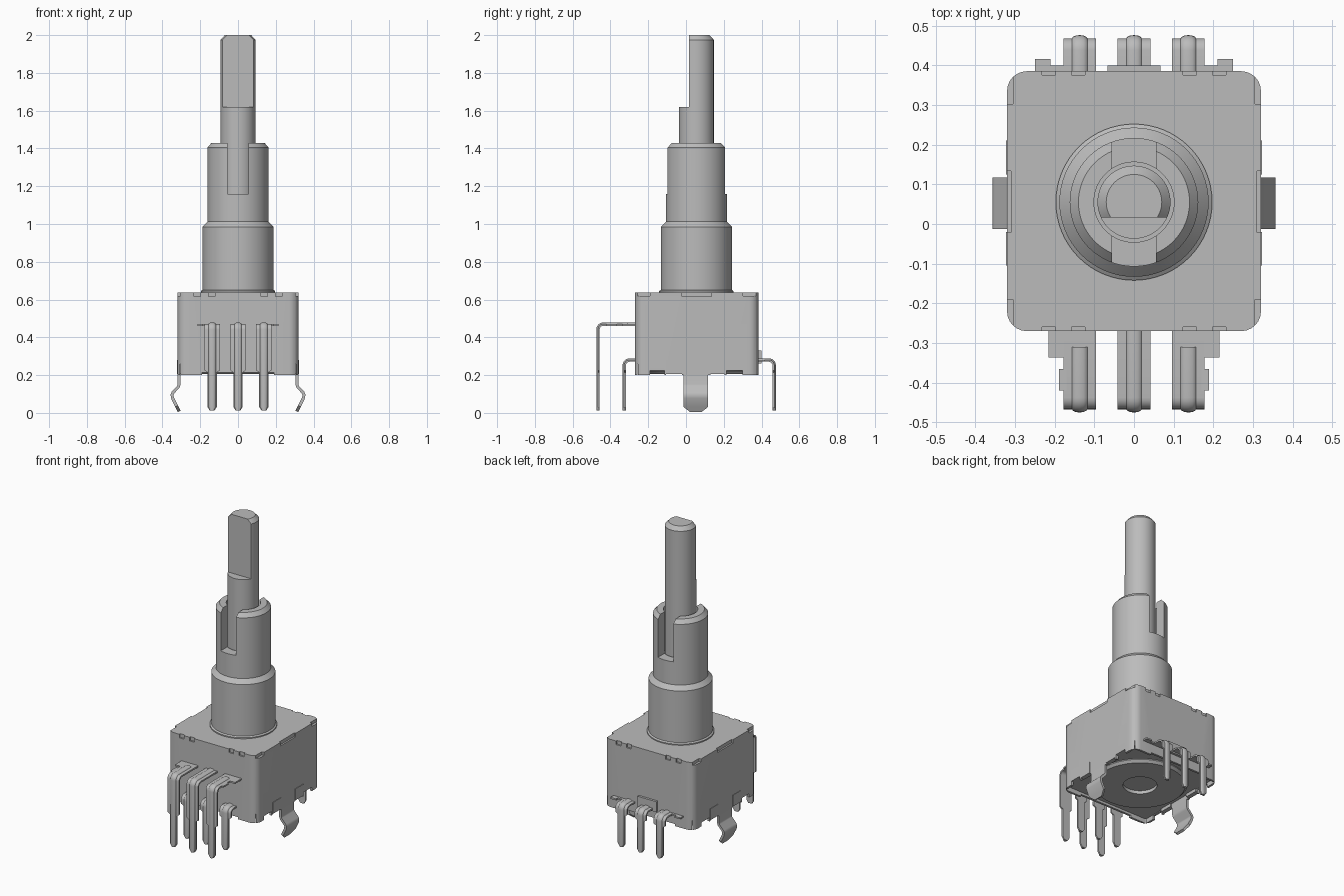
import bpy, bmesh, math
from mathutils import Vector

cube = bpy.data.objects.get("Cube")
if cube:
    bpy.data.objects.remove(cube, do_unlink=True)

metal = bpy.data.materials.new("satin_grey_metal")
metal.use_nodes = True
metal.diffuse_color = (0.5, 0.5, 0.5, 1)
metal.node_tree.nodes["Principled BSDF"].inputs["Base Color"].default_value = (0.5, 0.5, 0.5, 1)

CY = 0.055            # shaft axis
PITCH = 0.137         # pin spacing
parts = []


def finish(name, bm, part=True):
    bmesh.ops.recalc_face_normals(bm, faces=bm.faces)
    mesh = bpy.data.meshes.new(name)
    bm.to_mesh(mesh)
    bm.free()
    ob = bpy.data.objects.new(name, mesh)
    bpy.context.collection.objects.link(ob)
    if part:
        mesh.materials.append(metal)
        parts.append(ob)
    return ob


def add_box(bm, x, y, z):
    """Box from (low, high) pairs."""
    vs = bmesh.ops.create_cube(bm, size=1)["verts"]
    for v in vs:
        v.co = Vector([(a + b) / 2 + c * (b - a) for c, (a, b) in zip(v.co, (x, y, z))])


def boxes(name, items, part=True):
    bm = bmesh.new()
    for b in items:
        add_box(bm, *b)
    return finish(name, bm, part)


def cut(ob, items):
    cutter = boxes("cutter", items, False)
    cutter.hide_render = True
    mod = ob.modifiers.new("cut", 'BOOLEAN')
    mod.operation, mod.solver, mod.object = 'DIFFERENCE', 'EXACT', cutter
    bpy.context.view_layer.objects.active = ob
    bpy.ops.object.modifier_apply(modifier=mod.name)
    bpy.data.objects.remove(cutter, do_unlink=True)


def lathe(name, profile, steps=64):
    """Closed solid turned around the shaft axis from (radius, z) points."""
    bm = bmesh.new()
    vs = [bm.verts.new((r, CY, z)) for r, z in profile]
    edges = [bm.edges.new(p) for p in zip(vs, vs[1:])]
    bmesh.ops.spin(bm, geom=vs + edges, cent=(0, CY, 0), axis=(0, 0, 1),
                   angle=math.tau, steps=steps)
    bmesh.ops.remove_doubles(bm, verts=bm.verts, dist=0.0002)
    return finish(name, bm)


FLAT = [(-1, -.5), (1, -.5), (1, .5), (-1, .5)]
ROUND = [(-1, 0), (1, 0), (.85, .5), (.5, .87), (0, 1), (-.5, .87), (-.85, .5)]


def ribbon(name, path, thick, place, section=FLAT, lift=0):
    """Sweep a section along (u, z, half width) points."""
    bm, rings = bmesh.new(), []
    for i, (u, z, hw) in enumerate(path):
        a, b = path[max(i - 1, 0)], path[min(i + 1, len(path) - 1)]
        t = Vector((b[0] - a[0], b[1] - a[1])).normalized()
        n = Vector((-t.y, t.x))
        rings.append([bm.verts.new(place(u + n.x * (lift + o * thick), w * hw,
                                         z + n.y * (lift + o * thick))) for w, o in section])
    k = len(section)
    for p, q in zip(rings, rings[1:]):
        for j in range(k):
            bm.faces.new((p[j], p[(j + 1) % k], q[(j + 1) % k], q[j]))
    bm.faces.new(rings[0])
    bm.faces.new(rings[-1])
    return finish(name, bm)


def bent(start, end, top, hw, low, low_hw=None, r=0.025):
    """Horizontal arm, rounded bend, then a leg that may narrow near the foot."""
    pts = [(start, top, hw)]
    for i in range(7):
        a = math.pi / 2 * (1 - i / 6)
        pts.append((end - r + r * math.cos(a), top - r + r * math.sin(a), hw))
    if low_hw:
        pts += [(end, 0.225, hw), (end, 0.215, low_hw)]
    last = low_hw or hw
    return pts + [(end, low + 0.02, last), (end, low, last * 0.5)]


def pin(name, x, side, start, end, top, rib_start):
    place = lambda u, w, z: (x + w, side * u, z)
    ribbon(name, bent(start, end, top, 0.041, 0.012, 0.025), 0.01, place)
    ribbon(name + "_rib", bent(rib_start, end, top, 0.02, 0.012), 0.009, place, ROUND, 0.004)


# Sheet metal housing with rounded corners
X, Y0, Y1, Z0, Z1 = 0.32, -0.27, 0.385, 0.2, 0.638
bm = bmesh.new()
add_box(bm, (-X, X), (Y0, Y1), (Z0, Z1))
upright = [e for e in bm.edges if abs(e.verts[0].co.z - e.verts[1].co.z) > 0.1]
bmesh.ops.bevel(bm, geom=upright, offset=0.05, segments=6, profile=0.5, affect='EDGES')
housing = finish("housing", bm)

# Open underside, then notches along the rim and the top edge
cut(housing, [((-X + .014, X - .014), (Y0 + .014, Y1 - .014), (0.15, 0.26))])
rim = []
for s in (-1, 1):
    side = lambda a, b: (min(s * a, s * b), max(s * a, s * b))
    for y0, y1, h in ((-0.19, -0.115, .225), (-0.105, -0.02, .212),
                      (0.13, 0.205, .212), (0.215, 0.3, .225)):
        rim.append((side(0.29, 0.36), (y0, y1), (0.1, h)))
    rim.append((side(0.31, 0.36), (-0.022, 0.134), (0.615, 0.7)))
    for y0, y1 in ((-0.262, -0.19), (0.302, 0.377)):
        rim.append((side(0.305, 0.36), (y0, y1), (0.618, 0.7)))
    for x in (0.14, 0.215):
        for y in (Y0, Y1):
            rim.append((side(x - .017, x + .017), (y - .01, y + .01), (0.615, 0.7)))
for y in (Y0, Y1):
    rim.append(((-0.19, 0.19), (y - 0.02, y + 0.02), (0.1, 0.213)))
cut(housing, rim)

# Moulded base with a raised ring and a hub hole
boxes("base", [((-0.305, 0.305), (Y0 + .015, Y1 - .015), (0.228, 0.265))])
lathe("base_ring", [(0.1, 0.24), (0.1, 0.207), (0.265, 0.207), (0.28, 0.222), (0.28, 0.24), (0.1, 0.24)])
boxes("base_lock_tabs", [(sorted((s * 0.295, s * 0.323)), (y, y + 0.085), (0.207, 0.28))
                         for s in (-1, 1) for y in (-0.105, 0.125)])

# Threaded neck with collar and cross slot
lathe("neck_collar", [(0, 0.62), (0.197, 0.62), (0.197, 0.645), (0.187, 0.652), (0, 0.652)])
neck = lathe("neck", [(0, 0.63), (0.188, 0.63), (0.188, 0.985), (0.166, 1.008), (0.162, 1.012),
                      (0.162, 1.405), (0.14, 1.43), (0.101, 1.43), (0.101, 1.14), (0, 1.14)])
cut(neck, [((-0.055, 0.055), (-0.3, 0.4), (1.16, 1.6))])

# Shaft with a flat on the front
shaft = lathe("shaft", [(0, 1.1), (0.092, 1.1), (0.092, 1.975), (0.07, 2.0), (0, 2.0)])
cut(shaft, [((-0.2, 0.2), (-0.3, 0.016), (1.62, 2.2))])

# Three rows of terminals
for label, x in (("left", PITCH), ("middle", 0), ("right", -PITCH)):
    pin("front_upper_pin_" + label, x, -1, 0.25, 0.462, 0.466, 0.31 if x else 0.25)
    pin("front_lower_pin_" + label, x, -1, 0.25, 0.323, 0.276, 0.26)
    pin("back_pin_" + label, x, 1, 0.36, 0.463, 0.276, 0.37)

# Widened roots of the terminals
for s, label in ((1, "left"), (-1, "right")):
    span = lambda a, b: sorted((s * a, s * b))
    boxes("front_pin_root_" + label, [
        (span(0.1, 0.215), (-0.337, -0.26), (0.461, 0.471)),
        (span(0.17, 0.189), (-0.42, -0.365), (0.461, 0.471))])
    boxes("back_pin_root_" + label, [
        (span(0.1, 0.215), (0.37, 0.4), (0.271, 0.281)),
        (span(0.21, 0.25), (0.37, 0.416), (0.271, 0.281))])
boxes("back_plate", [((-0.067, 0.067), (0.37, 0.4), (0.262, 0.33))])

# Snap-in mounting tabs
TAB = [(0.312, 0.3, .065), (0.312, 0.15, .065), (0.316, 0.138, .065), (0.345, 0.107, .065),
       (0.349, 0.096, .065), (0.347, 0.08, .065), (0.325, 0.035, .065), (0.311, 0.008, .03)]
for s, label in ((1, "left"), (-1, "right")):
    ribbon("mounting_tab_" + label, TAB, 0.016, lambda u, w, z: (s * u, 0.052 + w, z))

# Smooth turned and bent surfaces, keeping edges crisp
bpy.ops.object.select_all(action='DESELECT')
for ob in parts:
    ob.select_set(True)
bpy.context.view_layer.objects.active = housing
bpy.ops.object.shade_smooth_by_angle(angle=math.radians(32))
